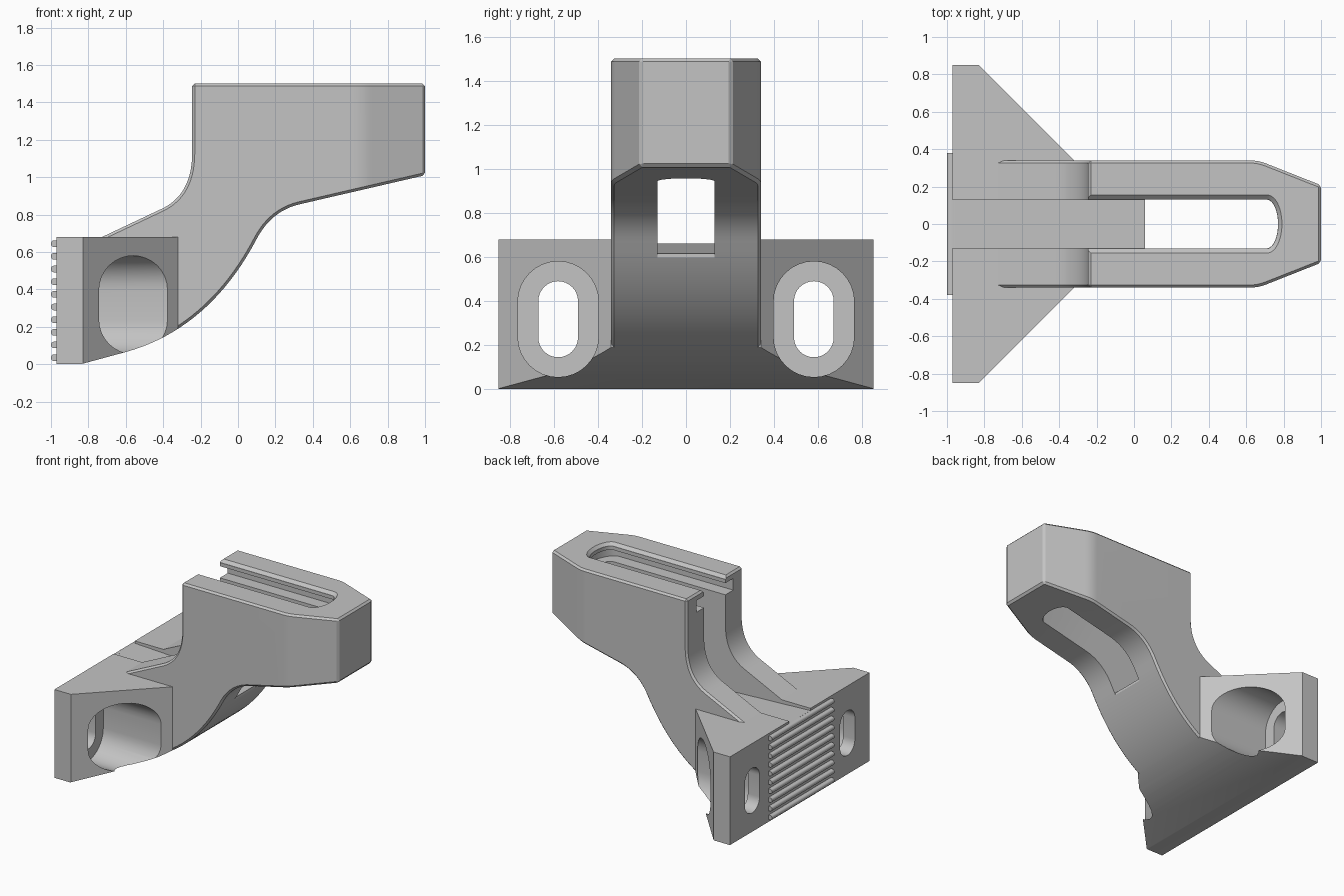
import bpy, bmesh, math

cube = bpy.data.objects.get("Cube")
if cube:
    bpy.data.objects.remove(cube, do_unlink=True)

GREY = (0.55, 0.55, 0.55, 1)
mat = bpy.data.materials.new("plain grey")
mat.use_nodes = True
mat.diffuse_color = GREY
mat.node_tree.nodes["Principled BSDF"].inputs["Base Color"].default_value = GREY


def prism(name, axis, outline, lo, hi, outline_hi=None):
    """Solid between two matching outlines placed at lo and hi on an axis."""
    place = {"x": lambda a, b, h: (h, a, b),
             "y": lambda a, b, h: (a, h, b),
             "z": lambda a, b, h: (a, b, h)}[axis]
    bm = bmesh.new()
    low = [bm.verts.new(place(a, b, lo)) for a, b in outline]
    high = [bm.verts.new(place(a, b, hi)) for a, b in (outline_hi or outline)]
    bm.faces.new(low)
    bm.faces.new(high)
    n = len(low)
    for i in range(n):
        j = (i + 1) % n
        bm.faces.new((low[i], low[j], high[j], high[i]))
    bmesh.ops.recalc_face_normals(bm, faces=bm.faces)
    mesh = bpy.data.meshes.new(name)
    bm.to_mesh(mesh)
    bm.free()
    ob = bpy.data.objects.new(name, mesh)
    bpy.context.collection.objects.link(ob)
    return ob


def activate(ob):
    bpy.ops.object.select_all(action="DESELECT")
    ob.select_set(True)
    bpy.context.view_layer.objects.active = ob


def combine(ob, tool, operation):
    mod = ob.modifiers.new("cut", "BOOLEAN")
    mod.operation, mod.object, mod.solver = operation, tool, "EXACT"
    activate(ob)
    bpy.ops.object.modifier_apply(modifier=mod.name)
    bpy.data.objects.remove(tool, do_unlink=True)


def bezier(p, c, q, steps):
    pts = []
    for i in range(steps + 1):
        t = i / steps
        u = 1 - t
        pts.append(tuple(u * u * p[k] + 2 * u * t * c[k] + t * t * q[k] for k in (0, 1)))
    return pts


def mirrored(half):
    return half + [(x, -y) for x, y in reversed(half)]


def obround(cy, cz, r, h, steps=16):
    """Upright rounded slot outline with half width r and half height h."""
    pts = []
    for sign in (1, -1):
        for i in range(steps + 1):
            a = math.pi * i / steps
            pts.append((cy + sign * r * math.cos(a),
                        cz + sign * (h - r + r * math.sin(a))))
    return pts


def long_slot(x0, x1, tip, w):
    """Plan outline of a slot with a shallow rounded tip."""
    half = [(x0, w)]
    for i in range(12):
        a = math.pi / 2 * (1 - i / 12)
        half.append((x1 + (tip - x1) * math.cos(a), w * math.sin(a)))
    return half + [(tip, 0)] + [(x, -y) for x, y in reversed(half)]


# Shared curves of the side profile
belly = bezier((-0.6, 0.065), (-0.152, 0.19), (0.1, 0.67), 20)
throat = bezier((0.1, 0.67), (0.179, 0.82), (0.33, 0.855), 12)
back = bezier((-0.245, 1.13), (-0.245, 0.9), (-0.42, 0.825), 14)

# Mounting plate with sloping wings
plate_side = [(-0.97, 0), (-0.84, 0)] + [p for p in belly if p[0] < -0.1]
plate_side += [(-0.1, 0.68), (-0.97, 0.68)]
bracket = prism("bracket", "y", plate_side, -1, 1)
plate_plan = mirrored([(-1.2, 0.85), (-0.83, 0.85), (-0.32, 0.34)])
combine(bracket, prism("plate_plan", "z", plate_plan, -0.2, 0.9), "INTERSECT")

# Curved arm and tapered head
arm_side = [(-0.78, 0.655), (-0.78, 0.4), (-0.4, 0.4)]
arm_side += [p for p in belly if p[0] > -0.36] + throat[1:]
arm_side += [(1, 1.01), (1, 1.5), (-0.245, 1.5)] + back
arm = prism("arm", "y", arm_side, -0.6, 0.6)
arm_plan = mirrored([(-1.1, 0.34)] + bezier((0.62, 0.34), (0.67, 0.34), (0.72, 0.318), 6)
                    + [(1.1, 0.168)])
combine(arm, prism("arm_plan", "z", arm_plan, 0, 1.7), "INTERSECT")
bevel = arm.modifiers.new("edges", "BEVEL")
bevel.width, bevel.segments, bevel.limit_method = 0.014, 1, "ANGLE"
bevel.angle_limit = math.radians(32)
activate(arm)
bpy.ops.object.modifier_apply(modifier=bevel.name)
combine(bracket, arm, "UNION")

# Through slot, open channel, hidden undercut and chamfered mouth
combine(bracket, prism("slot", "z", long_slot(0.06, 0.71, 0.77, 0.13), 0.3, 1.7), "DIFFERENCE")
channel = [(-1.1, 0.668), (0.08, 0.615), (0.3, 0.615), (0.3, 1.7), (-1.1, 1.7)]
combine(bracket, prism("channel", "y", channel, -0.1295, 0.1295), "DIFFERENCE")
combine(bracket, prism("undercut", "z", long_slot(-0.4, 0.72, 0.84, 0.225), 1.36, 1.45),
        "DIFFERENCE")
combine(bracket, prism("mouth", "z", long_slot(-0.4, 0.71, 0.771, 0.132), 1.478, 1.51,
                       long_slot(-0.4, 0.715, 0.8, 0.165)), "DIFFERENCE")

# Screw pockets and screw slots in both wings
for side in (-1, 1):
    pocket = obround(side * 0.58, 0.3175, 0.183, 0.2625)
    combine(bracket, prism("pocket", "x", pocket, -0.87, -0.2), "DIFFERENCE")
    hole = obround(side * 0.58, 0.3175, 0.09, 0.1725)
    combine(bracket, prism("screw_slot", "x", hole, -1.1, -0.8), "DIFFERENCE")

# Grip ribs on the mounting face
parts = [bracket]
for i in range(10):
    z = 0.035 + 0.0677 * i
    rib = [(-0.96, z + 0.0175)]
    for k in range(9):
        a = math.pi * k / 8
        rib.append((-0.985 - 0.015 * math.sin(a), z + 0.0175 * math.cos(a)))
    rib.append((-0.96, z - 0.0175))
    parts.append(prism(f"grip_rib_{i + 1}", "y", rib, -0.38, 0.38))

for ob in parts:
    ob.data.materials.clear()
    ob.data.materials.append(mat)
    for face in ob.data.polygons:
        face.material_index = 0
    activate(ob)
    bpy.ops.object.shade_smooth_by_angle(angle=math.radians(25))
